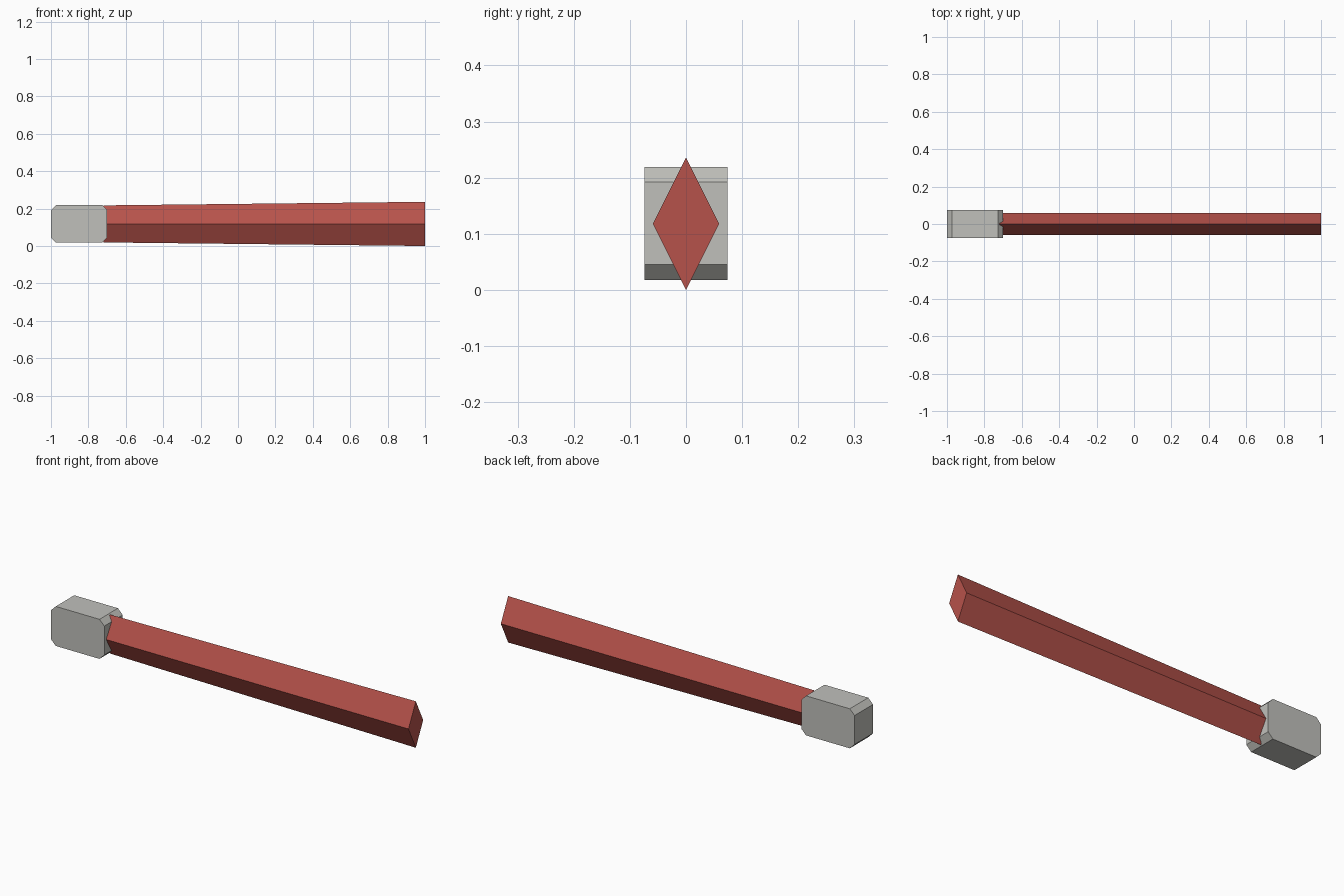
import bpy

if "Cube" in bpy.data.objects:
    bpy.data.objects.remove(bpy.data.objects["Cube"])

MID_Z = 0.118


def material(name, rgb):
    m = bpy.data.materials.new(name)
    m.diffuse_color = (*rgb, 1.0)
    m.use_nodes = True
    m.node_tree.nodes["Principled BSDF"].inputs["Base Color"].default_value = m.diffuse_color
    return m


def loft_x(name, ends, mat):
    """Prism along x between two (x, [(y, z), ...]) sections."""
    n = len(ends[0][1])
    verts = [(x, y, z) for x, section in ends for y, z in section]
    faces = [(i, (i + 1) % n, n + (i + 1) % n, n + i) for i in range(n)]
    faces += [tuple(reversed(range(n))), tuple(range(n, 2 * n))]
    return add_mesh(name, verts, faces, mat)


def prism_y(name, profile, half_width, mat):
    """Extrude an (x, z) profile symmetrically along y."""
    n = len(profile)
    verts = [(x, y, z) for y in (-half_width, half_width) for x, z in profile]
    faces = [(i, n + i, n + (i + 1) % n, (i + 1) % n) for i in range(n)]
    faces += [tuple(range(n)), tuple(reversed(range(n, 2 * n)))]
    return add_mesh(name, verts, faces, mat)


def add_mesh(name, verts, faces, mat):
    mesh = bpy.data.meshes.new(name)
    mesh.from_pydata(verts, [], faces)
    mesh.materials.append(mat)
    obj = bpy.data.objects.new(name, mesh)
    bpy.context.collection.objects.link(obj)
    return obj


def diamond(half_y, half_z):
    return [(half_y, MID_Z), (0, MID_Z + half_z), (-half_y, MID_Z), (0, MID_Z - half_z)]


red = material("red", (0.47, 0.085, 0.07))
grey = material("warm_grey", (0.53, 0.53, 0.50))

# Diamond-section shaft, slightly taller towards its free end
loft_x("shaft", [(-0.72, diamond(0.059, 0.099)), (1.0, diamond(0.059, 0.118))], red)

# End block with four chamfered cross edges
x0, x1, z0, z1, c = -1.0, -0.70, 0.018, 0.219, 0.027
prism_y("end_block", [(x0 + c, z0), (x1 - c, z0), (x1, z0 + c), (x1, z1 - c),
                      (x1 - c, z1), (x0 + c, z1), (x0, z1 - c), (x0, z0 + c)], 0.074, grey)
